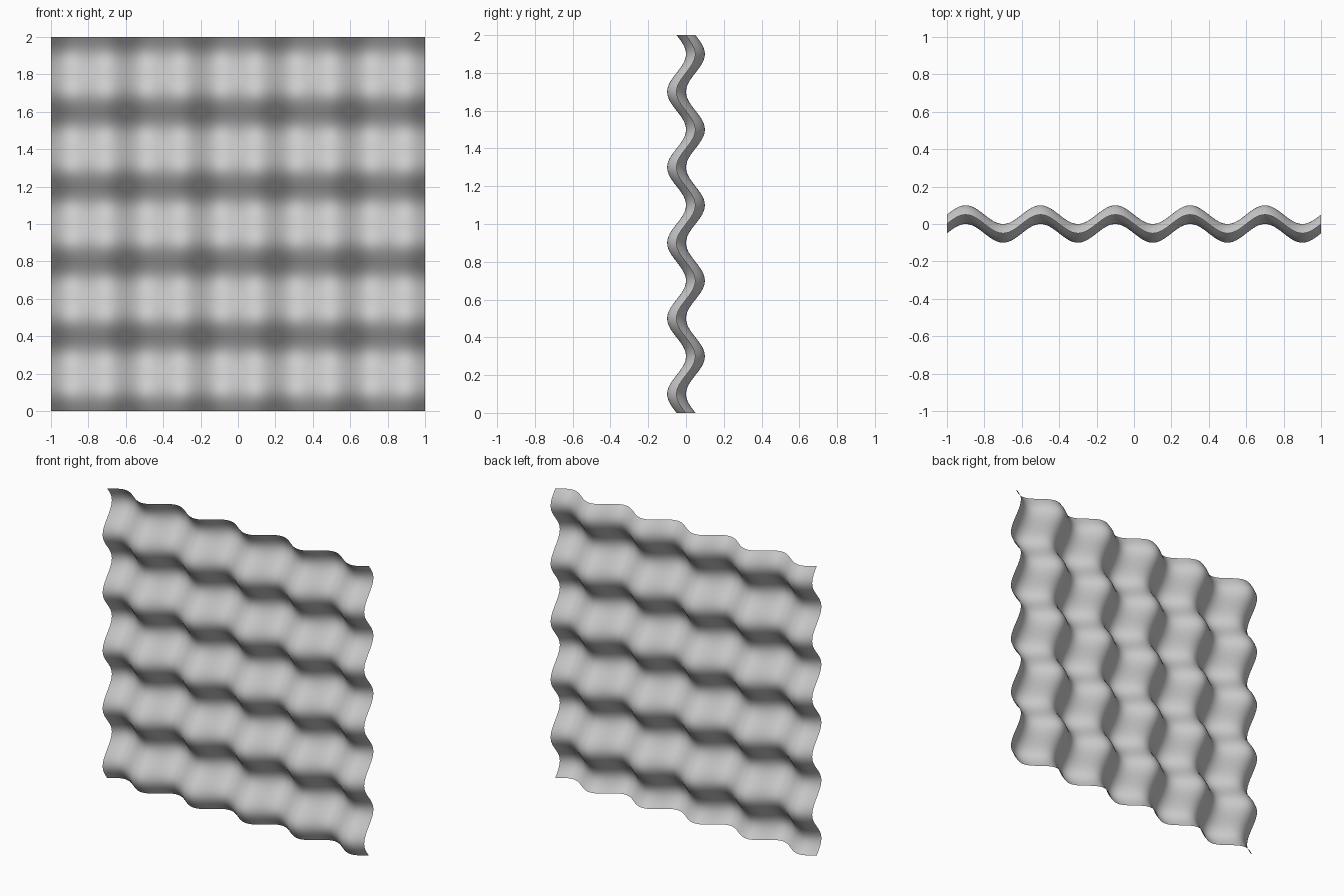
import bpy, bmesh, math

cube = bpy.data.objects.get("Cube")
if cube:
    bpy.data.objects.remove(cube, do_unlink=True)

SIZE = 2.0          # width and height of the panel
STEPS = 120         # grid divisions per side
AMPLITUDE = 0.05    # depth of each wave
WAVES = 5           # full waves across each direction


def wave(distance):
    return AMPLITUDE * math.sin(2 * math.pi * WAVES * distance / SIZE)


# Plain grey finish
grey = bpy.data.materials.new("plain grey")
grey.use_nodes = True
colour = (0.6, 0.6, 0.6, 1.0)
grey.diffuse_color = colour
grey.node_tree.nodes["Principled BSDF"].inputs["Base Color"].default_value = colour

# Upright thin sheet, rippled both across and up
bm = bmesh.new()
bmesh.ops.create_grid(bm, x_segments=STEPS, y_segments=STEPS, size=SIZE / 2)
for v in bm.verts:
    x, z = v.co.x, v.co.y + SIZE / 2
    v.co = (x, wave(x + SIZE / 2) - wave(z), z)
bm.normal_update()
for f in bm.faces:
    f.smooth = True

mesh = bpy.data.meshes.new("wavy_panel")
bm.to_mesh(mesh)
bm.free()
mesh.materials.append(grey)
panel = bpy.data.objects.new("wavy_panel", mesh)
bpy.context.collection.objects.link(panel)
